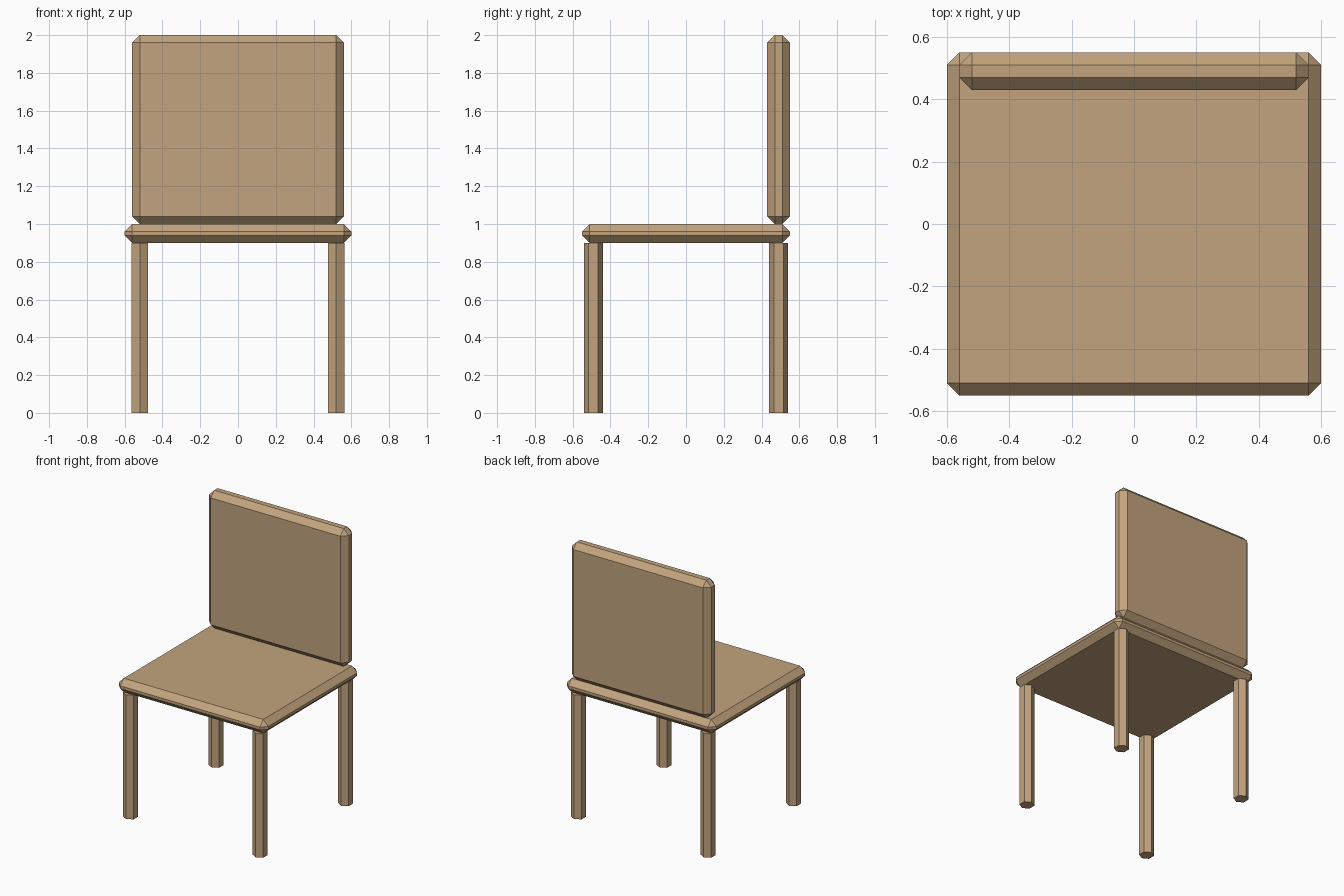
import bpy

if "Cube" in bpy.data.objects:
    bpy.data.objects.remove(bpy.data.objects["Cube"])

wood = bpy.data.materials.new("wood")
wood.diffuse_color = (0.54, 0.37, 0.21, 1.0)
wood.use_nodes = True
wood.node_tree.nodes["Principled BSDF"].inputs["Base Color"].default_value = wood.diffuse_color


def board(name, size, centre, chamfer=0.04):
    """Box with a single flat chamfer on every edge."""
    bpy.ops.mesh.primitive_cube_add(size=1, location=centre)
    ob = bpy.context.object
    ob.name = name
    ob.scale = size
    bpy.ops.object.transform_apply(location=False, rotation=False, scale=True)
    bevel = ob.modifiers.new("chamfer", 'BEVEL')
    bevel.width = chamfer
    bevel.segments = 1
    ob.data.materials.append(wood)


def leg(name, x, y, height=0.9, radius=0.05):
    """Hexagonal post standing on the floor."""
    bpy.ops.mesh.primitive_cylinder_add(vertices=6, radius=radius, depth=height,
                                        location=(x, y, height / 2))
    ob = bpy.context.object
    ob.name = name
    ob.data.materials.append(wood)


# Seat and backrest
board("seat", (1.2, 1.1, 0.1), (0, 0, 0.95))
board("backrest", (1.12, 0.12, 1.0), (0, 0.49, 1.5))

# Four legs
for side, x in (("left", -0.52), ("right", 0.52)):
    for end, y in (("front", -0.49), ("back", 0.49)):
        leg(f"{end}_{side}_leg", x, y)
